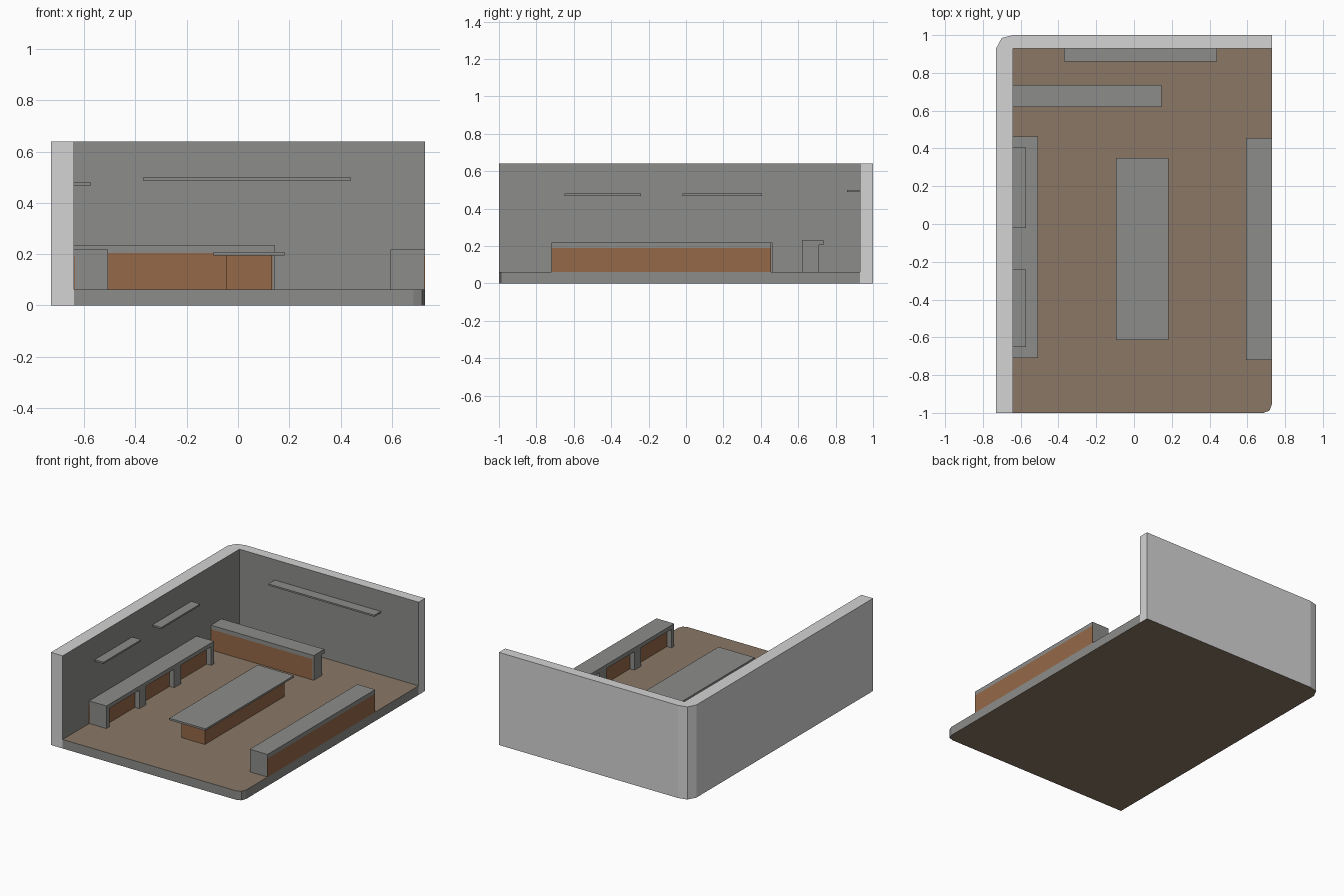
import bpy, bmesh

if "Cube" in bpy.data.objects:
    bpy.data.objects.remove(bpy.data.objects["Cube"])

def material(name, rgb):
    m = bpy.data.materials.new(name)
    lin = [((c / 255 + 0.055) / 1.055) ** 2.4 for c in rgb]
    m.diffuse_color = (*lin, 1)
    m.use_nodes = True
    m.node_tree.nodes["Principled BSDF"].inputs["Base Color"].default_value = m.diffuse_color
    return m

LIGHT = material("light_grey_wall", (212, 212, 212))
GREY = material("mid_grey", (140, 140, 138))
WOOD = material("brown_wood", (148, 104, 72))
TAN = material("tan_floor", (138, 119, 101))

def prism(name, pts, z0, z1, mats, rule=None):
    """Extrude a plan outline from z0 to z1, colouring faces by a rule."""
    bm = bmesh.new()
    base = bm.faces.new([bm.verts.new((x, y, z0)) for x, y in pts])
    ext = bmesh.ops.extrude_face_region(bm, geom=[base])
    for v in ext["geom"]:
        if isinstance(v, bmesh.types.BMVert):
            v.co.z = z1
    bmesh.ops.recalc_face_normals(bm, faces=bm.faces)
    bm.normal_update()
    if rule:
        for f in bm.faces:
            f.material_index = rule(f.normal, f.calc_center_median())
    me = bpy.data.meshes.new(name)
    bm.to_mesh(me)
    bm.free()
    for m in mats:
        me.materials.append(m)
    ob = bpy.data.objects.new(name, me)
    bpy.context.collection.objects.link(ob)
    return ob

def box(name, x0, x1, y0, y1, z0, z1, mat):
    return prism(name, [(x0, y0), (x1, y0), (x1, y1), (x0, y1)], z0, z1, [mat])

# L-shaped walls: light outside and on top, mid grey on the room side
def wall_rule(n, c):
    if n.z < -0.5:
        return 2
    inner = (n.x > 0.5 and abs(c.x + 0.64) < 0.01) or (n.y < -0.5 and abs(c.y - 0.93) < 0.01)
    return 1 if inner else 0

prism("walls", [(-0.73, -1), (-0.64, -1), (-0.64, 0.93), (0.73, 0.93), (0.73, 1),
                (-0.64, 1), (-0.70, 0.985), (-0.73, 0.93)],
      0, 0.64, [LIGHT, GREY, TAN], wall_rule)

# Floor slab with a rounded front corner: grey rim, tan top and underside
prism("floor", [(-0.64, -1), (0.685, -1), (0.717, -0.988), (0.73, -0.955),
                (0.73, 0.93), (-0.64, 0.93)],
      0, 0.062, [TAN, GREY], lambda n, c: 0 if abs(n.z) > 0.5 else 1)

F = 0.062  # floor level

# Side counters: grey top, ends and posts, recessed brown panels facing the room
def side_counter(name, back, front, y0, y1):
    s = 1 if front > back else -1
    recess = front - s * 0.035
    def part(label, a, b, ya, yb, za, zb, mat):
        box(f"{name}_{label}", min(a, b), max(a, b), ya, yb, za, zb, mat)
    part("top", back, front, y0, y1, 0.19, 0.218, GREY)
    part("panel", back, recess, y0 + 0.03, y1 - 0.03, F, 0.19, WOOD)
    mid = (y0 + y1) / 2
    for i, (ya, yb) in enumerate([(y0, y0 + 0.03), (y1 - 0.03, y1)]):
        part(f"end_{i}", back + s * 0.004, front, ya, yb, F, 0.19, GREY)
        part(f"end_back_{i}", back, back + s * 0.004, ya, yb, F, 0.19, WOOD)
    for i, off in enumerate((-0.19, 0.19)):
        part(f"post_{i}", recess, front, mid + off - 0.037, mid + off + 0.037, F, 0.19, GREY)

side_counter("left_counter", -0.64, -0.508, -0.71, 0.463)
side_counter("right_counter", 0.73, 0.594, -0.72, 0.455)

# Back counter: brown front panel, overhanging top, posts on the far side
box("back_counter_top", -0.64, 0.145, 0.62, 0.735, 0.205, 0.233, GREY)
box("back_counter_panel", -0.64, 0.135, 0.62, 0.68, F, 0.205, WOOD)
box("back_counter_end", 0.135, 0.145, 0.62, 0.712, F, 0.205, GREY)
for i, x in enumerate((-0.62, -0.37, -0.12, 0.115)):
    box(f"back_counter_post_{i}", x - 0.02, x + 0.02, 0.68, 0.712, F, 0.205, GREY)

# Central island table
box("island_top", -0.095, 0.182, -0.615, 0.35, 0.195, 0.208, GREY)
box("island_base", -0.045, 0.132, -0.55, 0.317, F, 0.195, WOOD)

# Wall shelves
box("back_shelf", -0.37, 0.44, 0.86, 0.93, 0.488, 0.499, GREY)
for i, (ya, yb) in enumerate([(-0.65, -0.24), (-0.02, 0.405)]):
    box(f"left_shelf_{i}", -0.64, -0.573, ya, yb, 0.468, 0.48, GREY)
